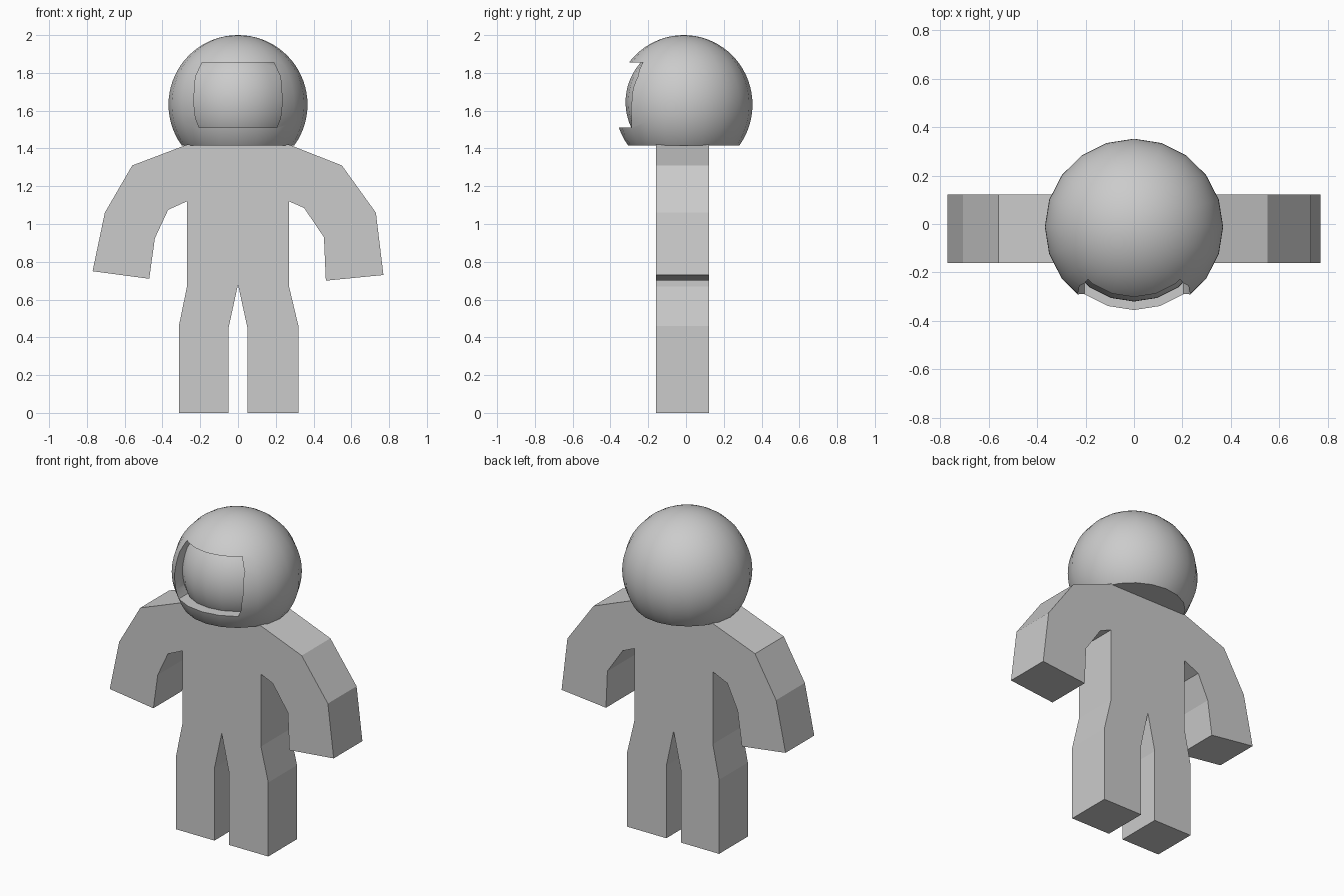
import bpy, bmesh
from mathutils import Vector

if "Cube" in bpy.data.objects:
    bpy.data.objects.remove(bpy.data.objects["Cube"])


def finish(name, bm):
    bmesh.ops.recalc_face_normals(bm, faces=bm.faces)
    me = bpy.data.meshes.new(name)
    bm.to_mesh(me)
    bm.free()
    ob = bpy.data.objects.new(name, me)
    bpy.context.collection.objects.link(ob)
    return ob


def extrude_profile(name, pts, y0, y1):
    """Solid made by extruding an x-z outline along y."""
    bm = bmesh.new()
    face = bm.faces.new([bm.verts.new((x, y0, z)) for x, z in pts])
    res = bmesh.ops.extrude_face_region(bm, geom=[face])
    verts = [g for g in res["geom"] if isinstance(g, bmesh.types.BMVert)]
    bmesh.ops.translate(bm, verts=verts, vec=(0, y1 - y0, 0))
    return finish(name, bm)


def ball(name, centre, radii, floor=None):
    """Ellipsoid, optionally cut flat at a floor height."""
    bm = bmesh.new()
    bmesh.ops.create_uvsphere(bm, u_segments=20, v_segments=36, radius=1)
    for v in bm.verts:
        v.co = Vector(c + r * k for c, r, k in zip(centre, radii, v.co))
    if floor is not None:
        geom = bm.verts[:] + bm.edges[:] + bm.faces[:]
        cut = bmesh.ops.bisect_plane(bm, geom=geom, plane_co=(0, 0, floor),
                                     plane_no=(0, 0, 1), clear_inner=True)
        rim = [g for g in cut["geom_cut"] if isinstance(g, bmesh.types.BMEdge)]
        bmesh.ops.contextual_create(bm, geom=rim)
    return finish(name, bm)


def subtract(target, cutter):
    mod = target.modifiers.new("cut", "BOOLEAN")
    mod.operation = "DIFFERENCE"
    mod.solver = "EXACT"
    mod.object = cutter
    bpy.ops.object.select_all(action="DESELECT")
    bpy.context.view_layer.objects.active = target
    target.select_set(True)
    bpy.ops.object.modifier_apply(modifier=mod.name)
    bpy.data.objects.remove(cutter)


# Body: flat slab figure, with the arms slightly uneven
right = [(0.27, 1.42), (0.55, 1.31), (0.73, 1.06), (0.77, 0.73), (0.465, 0.70),
         (0.455, 0.93), (0.35, 1.085), (0.27, 1.12), (0.27, 0.67), (0.32, 0.46),
         (0.32, 0), (0.05, 0), (0.05, 0.45), (0, 0.68)]
left = [(-0.05, 0.45), (-0.05, 0), (-0.313, 0), (-0.313, 0.46), (-0.27, 0.67),
        (-0.27, 1.12), (-0.37, 1.075), (-0.44, 0.925), (-0.47, 0.71),
        (-0.77, 0.75), (-0.705, 1.06), (-0.56, 1.31), (-0.27, 1.42)]
extrude_profile("body", right + left, -0.16, 0.122)

# Helmet: sphere with a flat base
helmet = ball("helmet", (0, -0.012, 1.632), (0.368, 0.364, 0.368), 1.416)

# Visor recess: window-shaped block, hollowed so an inner ball face remains
half = [(0.19, 1.855), (0.225, 1.78), (0.235, 1.65), (0.225, 1.56), (0.205, 1.51)]
window = extrude_profile("visor_cutter",
                         half + [(-x, z) for x, z in reversed(half)], -0.6, -0.1)
inner = ball("visor_inner", (0, -0.012, 1.645), (0.312, 0.308, 0.312))
subtract(window, inner)
subtract(helmet, window)

bpy.ops.object.select_all(action="DESELECT")
helmet.select_set(True)
bpy.context.view_layer.objects.active = helmet
bpy.ops.object.shade_smooth_by_angle(angle=0.6)
